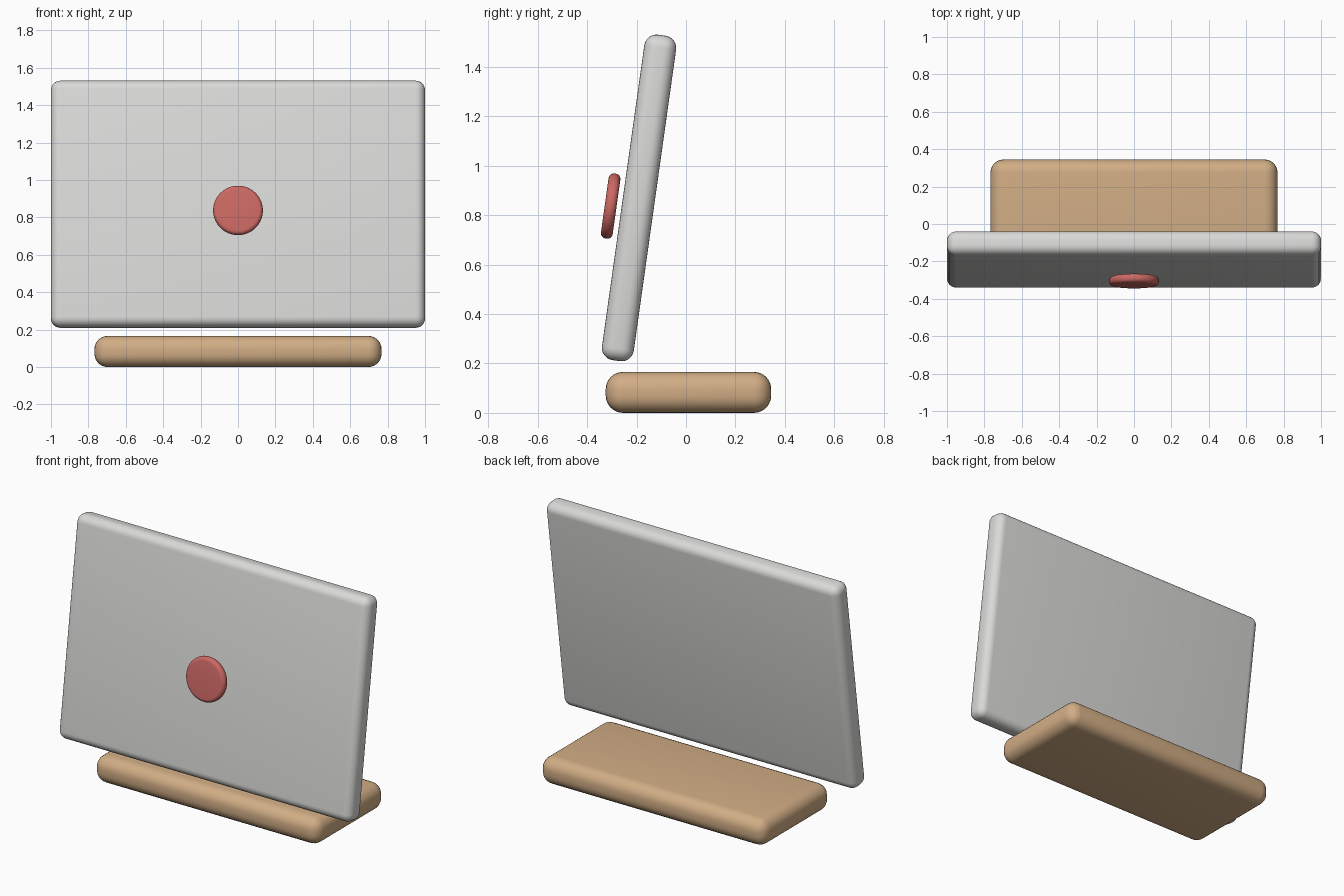
import bpy
import math

cube = bpy.data.objects.get("Cube")
if cube:
    bpy.data.objects.remove(cube, do_unlink=True)

TILT = math.radians(-8)


def material(name, rgb):
    mat = bpy.data.materials.new(name)
    mat.use_nodes = True
    mat.diffuse_color = (*rgb, 1)
    mat.node_tree.nodes["Principled BSDF"].inputs["Base Color"].default_value = (*rgb, 1)
    return mat


def finish(name, size, tilt, radius, mat):
    """Size, round off, tilt and colour the active primitive."""
    obj = bpy.context.object
    obj.name = name
    obj.scale = size
    bpy.ops.object.transform_apply(location=False, rotation=True, scale=True)
    bevel = obj.modifiers.new("rounding", 'BEVEL')
    bevel.width = radius
    bevel.segments = 6
    bevel.limit_method = 'ANGLE'
    bevel.angle_limit = math.radians(40)
    bpy.ops.object.modifier_apply(modifier=bevel.name)
    obj.rotation_euler.x = tilt
    obj.data.materials.append(mat)
    bpy.ops.object.shade_smooth_by_angle(angle=math.radians(40))


silver = material("silver grey", (0.70, 0.70, 0.685))
tan = material("warm tan", (0.64, 0.42, 0.235))
red = material("soft red", (0.60, 0.14, 0.125))

# Flat base with generously rounded edges
bpy.ops.mesh.primitive_cube_add(size=1, location=(0, 0.01, 0.083))
finish("base", (1.535, 0.67, 0.166), 0, 0.07, tan)

# Leaning panel
bpy.ops.mesh.primitive_cube_add(size=1, location=(0, -0.19, 0.87))
finish("panel", (2, 1.33, 0.13), 0, 0.05, silver)
bpy.context.object.rotation_euler.x = math.radians(90) + TILT

# Round button floating parallel to the panel front
bpy.ops.mesh.primitive_cylinder_add(vertices=64, radius=1, depth=1, location=(0, -0.305, 0.837))
finish("button", (0.133, 0.133, 0.048), math.radians(90) + TILT, 0.022, red)
